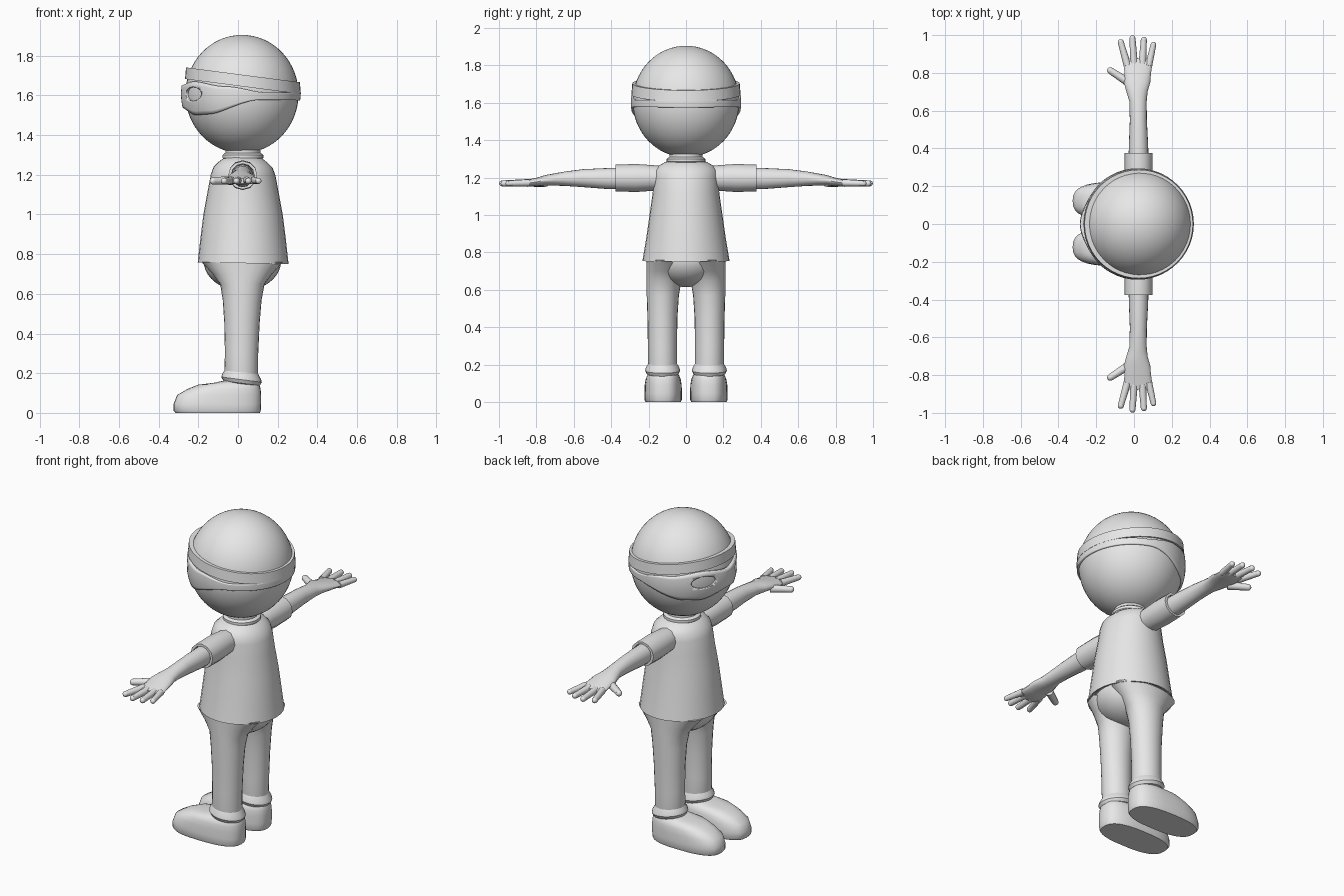
import bpy, bmesh, math
from mathutils import Matrix, Vector

old = bpy.data.objects.get("Cube")
if old:
    bpy.data.objects.remove(old)

grey = bpy.data.materials.new("plain_grey")
grey.use_nodes = True
grey.diffuse_color = (0.8, 0.8, 0.8, 1)
grey.node_tree.nodes["Principled BSDF"].inputs["Base Color"].default_value = (0.8, 0.8, 0.8, 1)


def finish(name, bm, mirror=False, angle=40):
    """Turn a bmesh into a smooth-shaded object, optionally mirrored side to side."""
    bmesh.ops.recalc_face_normals(bm, faces=bm.faces[:])
    mesh = bpy.data.meshes.new(name)
    bm.to_mesh(mesh)
    bm.free()
    obj = bpy.data.objects.new(name, mesh)
    bpy.context.collection.objects.link(obj)
    mesh.materials.append(grey)
    bpy.ops.object.select_all(action="DESELECT")
    obj.select_set(True)
    bpy.context.view_layer.objects.active = obj
    bpy.ops.object.shade_smooth_by_angle(angle=math.radians(angle))
    if mirror:
        mod = obj.modifiers.new("Mirror", "MIRROR")
        mod.use_axis = (False, True, False)
        mod.use_clip = False
        mod.use_mirror_merge = False
    return obj


def loft(name, rings, axis="z", sides=32, power=1, tilt=0, caps=True, mirror=False, angle=40):
    """Skin rings of (position, centre a, centre b, radius a, radius b) along an axis."""
    bm = bmesh.new()
    loops = []
    for t, ca, cb, ra, rb in rings:
        loop = []
        for i in range(sides):
            ang = math.tau * i / sides
            c, s = math.cos(ang), math.sin(ang)
            a = ca + ra * math.copysign(abs(c) ** power, c)
            b = cb + rb * math.copysign(abs(s) ** power, s)
            co = (a, b, t + tilt * a) if axis == "z" else (a, t, b)
            loop.append(bm.verts.new(co))
        loops.append(loop)
    for low, high in zip(loops, loops[1:]):
        for i in range(sides):
            j = (i + 1) % sides
            bm.faces.new((low[i], low[j], high[j], high[i]))
    if caps:
        bm.faces.new(loops[0])
        bm.faces.new(loops[-1])
    return finish(name, bm, mirror, angle)


def ball(bm, centre, size, turn=0, u=32, v=20):
    matrix = (Matrix.Translation(centre) @ Matrix.Rotation(turn, 4, "Z")
              @ Matrix.Diagonal((*size, 1)))
    bmesh.ops.create_uvsphere(bm, u_segments=u, v_segments=v, radius=1, matrix=matrix)


def mix(points, x):
    """Smoothly blend between (x, value) points."""
    for (x0, v0), (x1, v1) in zip(points, points[1:]):
        if x <= x1:
            f = (x - x0) / (x1 - x0)
            return v0 + (v1 - v0) * f * f * (3 - 2 * f)
    return points[-1][1]


# Head
HEAD = Vector((0.02, 0, 1.607))
WIDE, TALL = 0.285, 0.298
bm = bmesh.new()
ball(bm, HEAD, (WIDE, WIDE, TALL), u=48, v=32)
finish("head", bm)

# Tilted headband
loft("headband", [(z, 0.025, 0, r, r) for z, r in
                  ((1.648, 0.26), (1.648, 0.292), (1.707, 0.287), (1.707, 0.26))],
     sides=48, tilt=-0.13, caps=False)

# Eye mask wrapped round the head, narrowing to a strap behind
TOP = [(0, 1.65), (0.6, 1.67), (1.3, 1.645), (2, 1.615), (math.pi, 1.612)]
BOTTOM = [(0, 1.54), (0.6, 1.5), (0.9, 1.505), (1.9, 1.578), (math.pi, 1.575)]
bm = bmesh.new()
COLS, ROWS = 96, 8
grid = []
for i in range(COLS):
    ang = math.tau * i / COLS
    side = min(ang, math.tau - ang)
    low, high = mix(BOTTOM, side), mix(TOP, side)
    column = []
    for k in range(ROWS + 1):
        z = low + (high - low) * k / ROWS
        r = WIDE * math.sqrt(1 - ((z - HEAD.z) / TALL) ** 2) + 0.01
        r += 0.012 * math.exp(-(side / 0.25) ** 2)
        column.append(bm.verts.new((HEAD.x - r * math.cos(ang), r * math.sin(ang), z)))
    grid.append(column)
for i in range(COLS):
    a, b = grid[i], grid[(i + 1) % COLS]
    for k in range(ROWS):
        bm.faces.new((a[k], b[k], b[k + 1], a[k + 1]))
mask = finish("eye_mask", bm)
solid = mask.modifiers.new("Thickness", "SOLIDIFY")
solid.thickness = 0.02
solid.offset = -1

# Eye holes cut through the mask
bm = bmesh.new()
for s in (-1, 1):
    ang = 0.56 * s
    spot = HEAD + Vector((-0.285 * math.cos(ang), 0.285 * math.sin(ang), 0))
    ball(bm, spot, (0.06, 0.072, 0.035), -ang)
cutter = finish("eye_cutter", bm)
cutter.hide_render = True
cut = mask.modifiers.new("Eyes", "BOOLEAN")
cut.operation = "DIFFERENCE"
cut.object = cutter
bpy.ops.object.select_all(action="DESELECT")
mask.select_set(True)
bpy.context.view_layer.objects.active = mask
for name in ("Thickness", "Eyes"):
    bpy.ops.object.modifier_apply(modifier=name)
bpy.data.objects.remove(cutter)

# Neck and collar
loft("neck", [(z, 0.025, 0, 0.088, 0.088) for z in (1.24, 1.34)])
loft("collar", [(z, 0.025, 0, r, r) for z, r in
                ((1.27, 0.09), (1.285, 0.103), (1.3, 0.103), (1.31, 0.09))])

# Loose shirt flaring to the hem, with a turned-in lower edge
loft("shirt", [(z, 0.026, 0, rx, ry) for z, rx, ry in
               ((0.775, 0.2, 0.2), (0.755, 0.222, 0.225), (0.755, 0.229, 0.233),
                (0.88, 0.215, 0.212), (1, 0.2, 0.195), (1.12, 0.178, 0.178),
                (1.2, 0.163, 0.174), (1.24, 0.148, 0.168), (1.265, 0.122, 0.145),
                (1.285, 0.095, 0.11), (1.29, 0.08, 0.08))], tilt=-0.02)

# Sleeves
loft("sleeve", [(y, 0.024, 1.198, a, b) for y, a, b in
                ((0.08, 0.06, 0.06), (0.17, 0.068, 0.068), (0.27, 0.073, 0.075),
                 (0.377, 0.073, 0.071), (0.377, 0.058, 0.058), (0.35, 0.055, 0.055))],
     axis="y", sides=12, mirror=True)

# Arm and palm
loft("arm", [(0.3, 0.024, 1.195, 0.054, 0.058), (0.42, 0.024, 1.195, 0.051, 0.056),
             (0.55, 0.023, 1.197, 0.045, 0.048), (0.65, 0.021, 1.194, 0.046, 0.038),
             (0.7, 0.016, 1.19, 0.056, 0.033), (0.75, 0.016, 1.186, 0.07, 0.028),
             (0.8, 0.02, 1.177, 0.07, 0.022), (0.85, 0.021, 1.17, 0.077, 0.019),
             (0.875, 0.022, 1.169, 0.068, 0.013)],
     axis="y", sides=20, mirror=True)

# Fingers and thumb
bm = bmesh.new()
for start, tip, r in (((-0.035, 0.84), (-0.07, 0.962), 0.016),
                      ((0, 0.85), (-0.008, 0.983), 0.016),
                      ((0.044, 0.85), (0.052, 0.975), 0.016),
                      ((0.078, 0.84), (0.103, 0.95), 0.015),
                      ((-0.03, 0.75), (-0.125, 0.812), 0.018)):
    p, q = Vector((*start, 1.172)), Vector((*tip, 1.169))
    turn = (q - p).to_track_quat("Z", "Y").to_matrix().to_4x4()
    bmesh.ops.create_cone(bm, segments=12, radius1=r * 1.25, radius2=r, depth=(q - p).length,
                          cap_ends=True, matrix=Matrix.Translation((p + q) / 2) @ turn)
    ball(bm, q, (r, r, r), u=12, v=8)
finish("fingers", bm, mirror=True)

# Hips
bm = bmesh.new()
ball(bm, (0.022, 0, 0.765), (0.195, 0.195, 0.15))
finish("hips", bm)

# Trouser legs
loft("trouser_leg", [(z, x, y, rx, ry) for z, x, y, rx, ry in
                     ((0.17, 0.018, 0.125, 0.08, 0.075), (0.2, 0.016, 0.125, 0.085, 0.078),
                      (0.3, 0.018, 0.126, 0.084, 0.078), (0.45, 0.02, 0.126, 0.089, 0.08),
                      (0.57, 0.021, 0.124, 0.098, 0.086), (0.65, 0.022, 0.117, 0.112, 0.093),
                      (0.7, 0.022, 0.11, 0.15, 0.1), (0.76, 0.022, 0.105, 0.205, 0.105))],
     sides=24, mirror=True)

# Trouser cuffs
loft("cuff", [(z, 0.018, 0.125, r, r * 0.92) for z, r in
              ((0.145, 0.075), (0.152, 0.092), (0.17, 0.102), (0.185, 0.098), (0.215, 0.08))],
     sides=24, tilt=-0.13, mirror=True, angle=30)

# Shoes
loft("shoe", [(z, (heel + toe) / 2, 0.122, (heel - toe) / 2, half) for z, toe, heel, half in
              ((0, -0.315, 0.11, 0.094), (0.012, -0.325, 0.115, 0.1),
               (0.045, -0.325, 0.117, 0.1), (0.09, -0.307, 0.117, 0.099),
               (0.12, -0.255, 0.114, 0.094), (0.142, -0.2, 0.108, 0.086),
               (0.152, -0.12, 0.1, 0.074), (0.165, -0.06, 0.09, 0.06))],
     power=0.75, mirror=True, angle=50)
